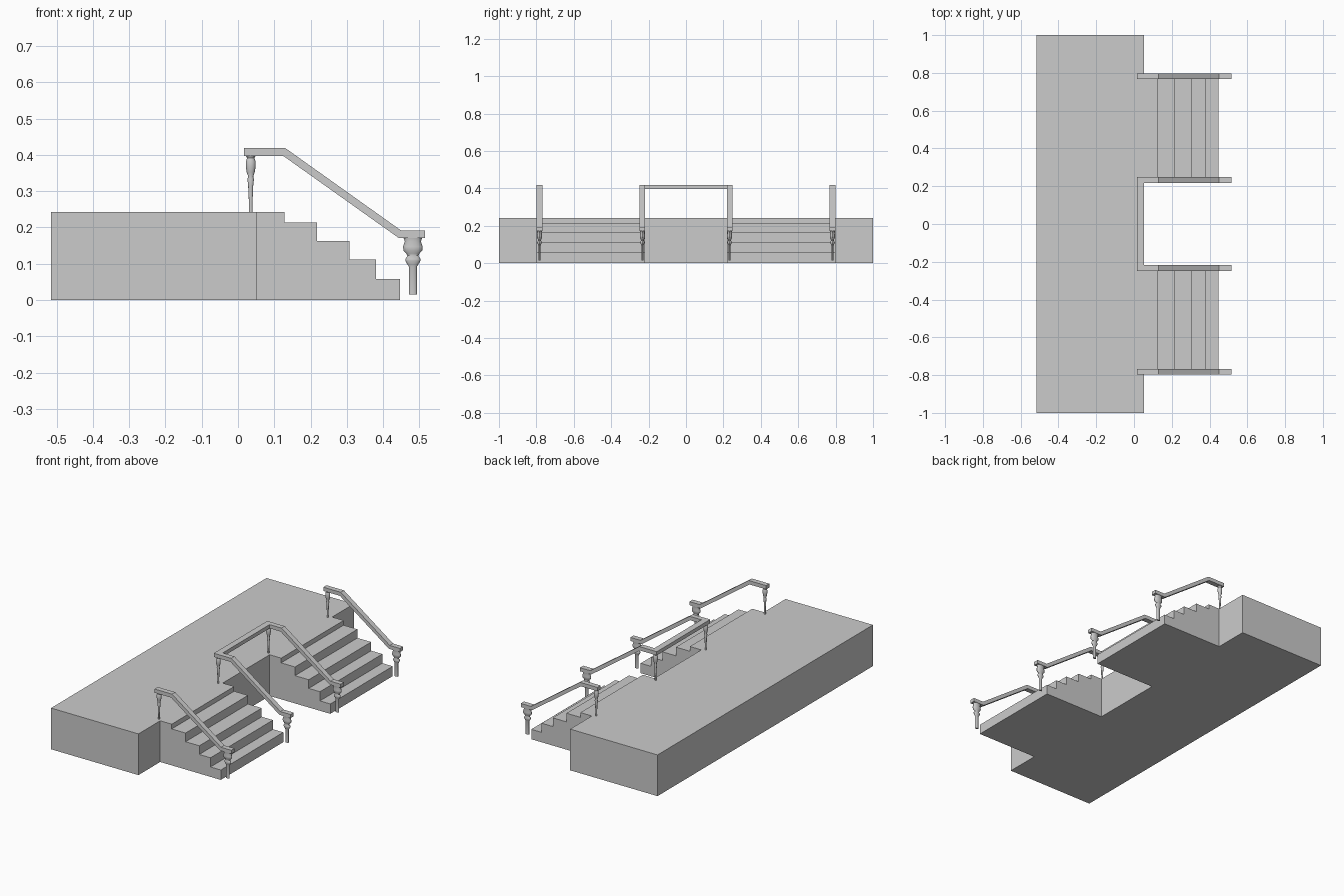
import bpy, bmesh, math
from mathutils import Vector

if "Cube" in bpy.data.objects:
    bpy.data.objects.remove(bpy.data.objects["Cube"])

XF = 0.053            # front edge of the platform
TOP = 0.242           # platform height
Y_IN, Y_OUT = 0.218, 0.798
RAIL_W = 0.030


def prism(bm, pts, offset):
    """Extrude a closed polygon by an offset vector."""
    f = bm.faces.new([bm.verts.new(p) for p in pts])
    res = bmesh.ops.extrude_face_region(bm, geom=[f], use_keep_orig=True)
    verts = [g for g in res["geom"] if isinstance(g, bmesh.types.BMVert)]
    bmesh.ops.translate(bm, verts=verts, vec=Vector(offset))


def finish(bm, name):
    bmesh.ops.remove_doubles(bm, verts=bm.verts, dist=1e-5)
    bmesh.ops.recalc_face_normals(bm, faces=bm.faces)
    me = bpy.data.meshes.new(name)
    bm.to_mesh(me)
    bm.free()
    ob = bpy.data.objects.new(name, me)
    bpy.context.collection.objects.link(ob)
    return ob


# Platform with two flights of steps, joined into one shell
bm = bmesh.new()
ys = [-1, -Y_OUT, -Y_IN, Y_IN, Y_OUT, 1]
prism(bm, [(XF, y, 0) for y in ys] + [(-0.515, 1, 0), (-0.515, -1, 0)], (0, 0, TOP))
stairs = [(XF, 0), (XF, TOP)]
z = TOP
for x, z_next in [(0.128, 0.214), (0.218, 0.163), (0.307, 0.112), (0.38, 0.058), (0.447, 0)]:
    stairs += [(x, z), (x, z_next)]
    z = z_next
for y0 in (-Y_OUT, Y_IN):
    prism(bm, [(x, y0, z) for x, z in stairs], (0, Y_OUT - Y_IN, 0))
inner = []
for f in bm.faces:
    c = f.calc_center_median()
    if abs(c.x - XF) < 1e-4 and Y_IN < abs(c.y) < Y_OUT:
        inner.append(f)
bmesh.ops.delete(bm, geom=inner, context='FACES')
finish(bm, "platform_and_steps")

# Handrails: bent bars above both sides of each flight
rail = [(0.0165, 0.419), (0.130, 0.419), (0.449, 0.192), (0.515, 0.192),
        (0.515, 0.171), (0.443, 0.171), (0.125, 0.397), (0.0165, 0.397)]
rail_ys = [s * c for s in (-1, 1) for c in (Y_IN + RAIL_W / 2, Y_OUT - RAIL_W / 2)]
for y in rail_ys:
    bm = bmesh.new()
    prism(bm, [(x, y - RAIL_W / 2, z) for x, z in rail], (0, RAIL_W, 0))
    finish(bm, "handrail")

# Cross rail joining the two inner handrails
bm = bmesh.new()
prism(bm, [(x, -Y_IN, z) for x, z in [(0.0165, 0.397), (0.053, 0.397), (0.053, 0.419), (0.0165, 0.419)]],
      (0, 2 * Y_IN, 0))
finish(bm, "cross_rail")


# Turned posts
def post(name, x, y, profile, y_scale, sides=16):
    bm = bmesh.new()
    rings = []
    for r, z in profile:
        rings.append([bm.verts.new((x + r * math.cos(a), y + y_scale * r * math.sin(a), z))
                      for a in (2 * math.pi * i / sides for i in range(sides))])
    for a, b in zip(rings, rings[1:]):
        for i in range(sides):
            j = (i + 1) % sides
            bm.faces.new((a[i], a[j], b[j], b[i]))
    bm.faces.new(rings[0])
    bm.faces.new(rings[-1])
    ob = finish(bm, name)
    bpy.ops.object.select_all(action='DESELECT')
    ob.select_set(True)
    bpy.context.view_layer.objects.active = ob
    bpy.ops.object.shade_smooth_by_angle(angle=math.radians(35))


upper = [(0.005, TOP), (0.005, 0.27), (0.007, 0.315), (0.009, 0.333), (0.007, 0.341),
         (0.011, 0.352), (0.0135, 0.367), (0.0135, 0.382), (0.010, 0.391), (0.014, 0.398)]
lower = [(0.011, 0.015), (0.011, 0.092), (0.015, 0.098), (0.021, 0.108), (0.021, 0.113),
         (0.015, 0.122), (0.018, 0.128), (0.026, 0.136), (0.027, 0.147), (0.022, 0.162), (0.026, 0.172)]
for y in rail_ys:
    post("upper_post", 0.035, y, upper, 0.85)
    post("lower_post", 0.482, y, lower, 0.52)
